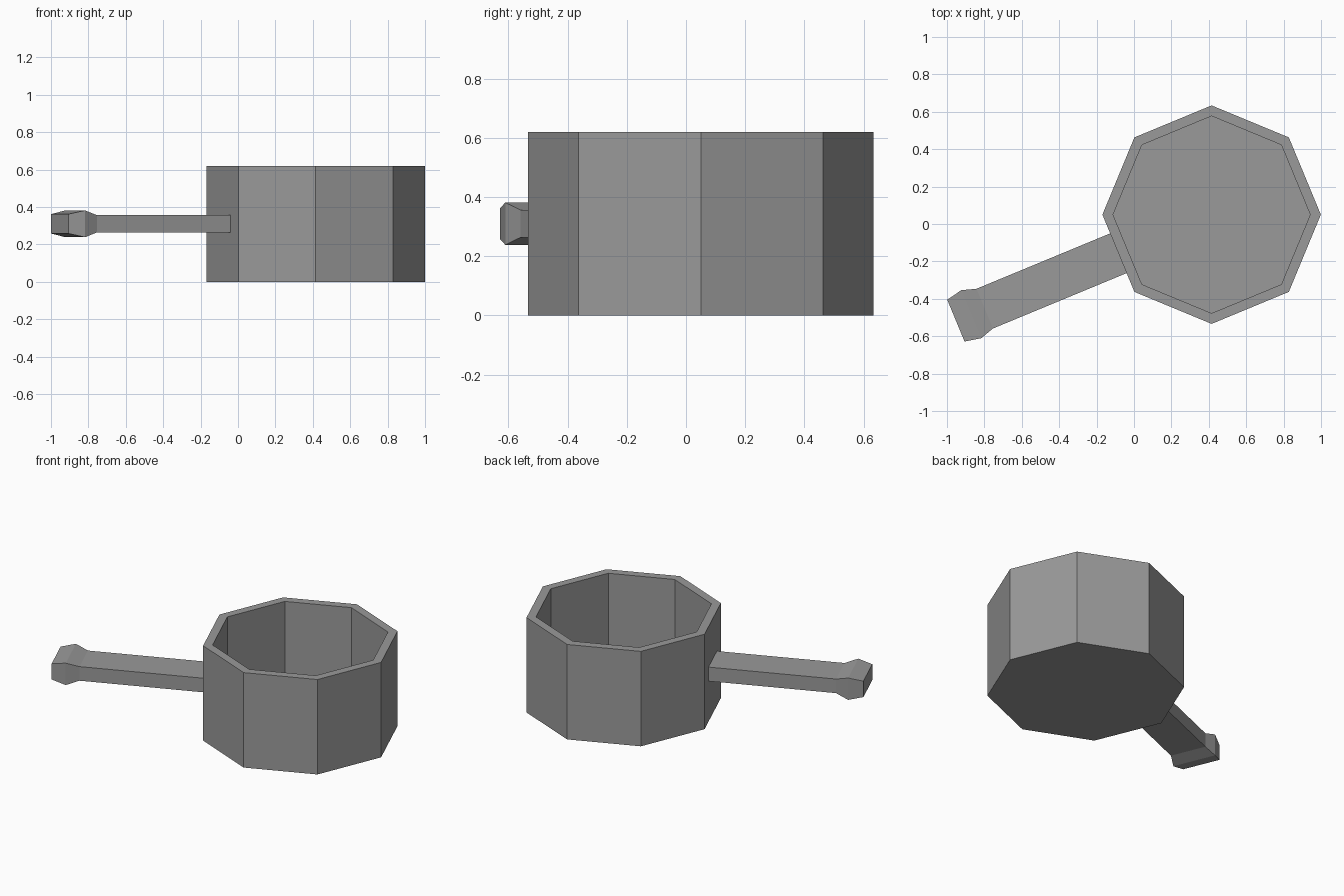
import bpy, bmesh
from math import radians
from mathutils import Matrix, Vector

cube = bpy.data.objects.get("Cube")
if cube:
    bpy.data.objects.remove(cube, do_unlink=True)

grey = bpy.data.materials.new("grey_metal")
grey.use_nodes = True
colour = (0.32, 0.32, 0.32, 1)
grey.diffuse_color = colour
grey.node_tree.nodes["Principled BSDF"].inputs["Base Color"].default_value = colour

CENTRE = Vector((0.415, 0.05, 0))
SIDES, HEIGHT, RADIUS, WALL = 8, 0.62, 0.584, 0.057


def finish(bm, name, matrix):
    bmesh.ops.recalc_face_normals(bm, faces=bm.faces)
    mesh = bpy.data.meshes.new(name)
    bm.to_mesh(mesh)
    bm.free()
    mesh.materials.append(grey)
    obj = bpy.data.objects.new(name, mesh)
    obj.matrix_world = matrix
    bpy.context.collection.objects.link(obj)


def loft(bm, rings):
    """Skin a list of vertex rings and cap both ends."""
    for a, b in zip(rings, rings[1:]):
        n = len(a)
        for i in range(n):
            j = (i + 1) % n
            bm.faces.new((a[i], a[j], b[j], b[i]))
    bm.faces.new(rings[0])
    bm.faces.new(rings[-1])


# Octagonal pot: outside up, over the rim, down to the inner floor
bm = bmesh.new()
profile = [(RADIUS, 0), (RADIUS, HEIGHT), (RADIUS - WALL, HEIGHT), (RADIUS - WALL, WALL)]
rings = []
for r, z in profile:
    rings.append([bm.verts.new(Matrix.Rotation(radians(360 * i / SIDES), 3, "Z") @ Vector((r, 0, z)))
                  for i in range(SIDES)])
loft(bm, rings)
finish(bm, "pot", Matrix.Translation(CENTRE))

# Handle: sections of (distance from pot centre, width, thickness), flared at the tip
bm = bmesh.new()
sections = [(0.535, 0.23, 0.092), (1.313, 0.23, 0.092), (1.391, 0.278, 0.143), (1.48, 0.242, 0.104)]
rings = []
for d, w, t in sections:
    rings.append([bm.verts.new((d, sy * w / 2, sz * t / 2))
                  for sy, sz in ((-1, -1), (1, -1), (1, 1), (-1, 1))])
loft(bm, rings)
finish(bm, "handle", Matrix.Translation(CENTRE + Vector((0, 0, HEIGHT / 2)))
       @ Matrix.Rotation(radians(180 + 180 / SIDES), 4, "Z"))
